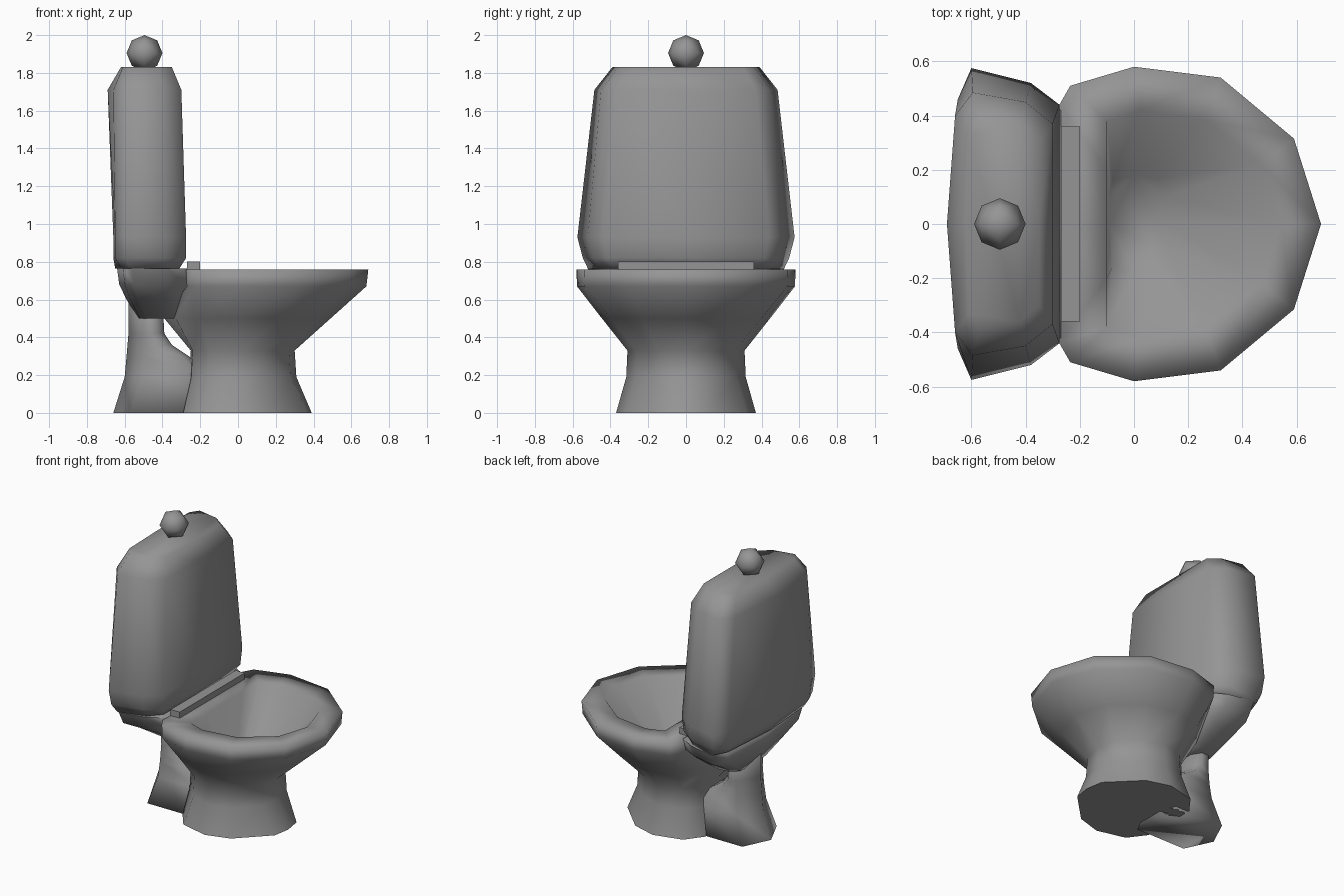
import bpy, bmesh, math
from mathutils import Vector

old = bpy.data.objects.get("Cube")
if old:
    bpy.data.objects.remove(old, do_unlink=True)

grey = bpy.data.materials.new("ceramic_grey")
grey.use_nodes = True
colour = (0.3, 0.3, 0.3, 1)
grey.diffuse_color = colour
grey.node_tree.nodes["Principled BSDF"].inputs["Base Color"].default_value = colour


def finish(name, bm, angle=100):
    """Turn a bmesh into a shaded object."""
    bmesh.ops.recalc_face_normals(bm, faces=bm.faces[:])
    mesh = bpy.data.meshes.new(name)
    bm.to_mesh(mesh)
    bm.free()
    mesh.materials.append(grey)
    obj = bpy.data.objects.new(name, mesh)
    bpy.context.collection.objects.link(obj)
    bpy.ops.object.select_all(action='DESELECT')
    obj.select_set(True)
    bpy.context.view_layer.objects.active = obj
    bpy.ops.object.shade_smooth_by_angle(angle=math.radians(angle))
    return obj


def loft(name, rings):
    """Skin half outlines (first and last point on y = 0), mirrored in y."""
    bm = bmesh.new()
    loops = []
    for z, half in rings:
        outline = half + [(x, -y) for x, y in reversed(half[1:-1])]
        loops.append([bm.verts.new((x, y, z)) for x, y in outline])
    n = len(loops[0])
    for a, b in zip(loops, loops[1:]):
        for i in range(n):
            j = (i + 1) % n
            bm.faces.new((a[i], a[j], b[j], b[i]))
    bm.faces.new(loops[0])
    bm.faces.new(loops[-1])
    return finish(name, bm)


def resize(half, sx, sy, cx):
    return [(cx + (x - cx) * sx, y * sy) for x, y in half]


# Bowl: foot, waist, flared wall, rim and hollow
foot = [(.39, 0), (.37, .12), (.17, .32), (0, .37), (-.2, .32), (-.29, .2), (-.29, 0)]
waist = [(.3, 0), (.27, .14), (.14, .26), (0, .31), (-.15, .27), (-.24, .18), (-.25, 0)]
belly = [(.49, 0), (.42, .23), (.23, .4), (0, .445), (-.2, .38), (-.33, .22), (-.39, 0)]
rim = [(.69, 0), (.59, .315), (.32, .54), (0, .58), (-.235, .51), (-.275, .44), (-.275, 0)]
lip = [(.54, 0), (.47, .22), (.26, .385), (.02, .42), (-.1, .38), (-.1, .2), (-.1, 0)]
drain = [(.13, 0), (.12, .1), (.08, .17), (0, .18), (-.08, .16), (-.09, .1), (-.09, 0)]
loft("bowl", [(0, foot), (.19, resize(waist, 1.03, 1.02, 0)), (.33, waist),
              (.5, belly), (.67, resize(rim, .985, .995, 0)), (.76, rim),
              (.76, lip), (.34, drain)])

# Rear outlet column, joined to the foot below the gap
column = []
for z, back, front, w in [(0, -.66, -.15, .19), (.19, -.6, -.15, .16),
                          (.3, -.59, -.26, .15), (.36, -.585, -.35, .15),
                          (.42, -.58, -.39, .15), (.6, -.58, -.4, .16)]:
    column.append((z, [(back, 0), (back + .09, w), (front - .04, w), (front, w * .6), (front, 0)]))
loft("outlet_column", column)

# Tapered support under the tank
tank = [(-.66, 0), (-.65, .46), (-.6, .575), (-.38, .52), (-.275, .44), (-.275, 0)]
shelf = [(-.64, 0), (-.61, .42), (-.56, .52), (-.38, .48), (-.27, .42), (-.27, 0)]
under = [(-.53, 0), (-.52, .14), (-.48, .19), (-.39, .2), (-.31, .18), (-.31, 0)]
loft("tank_support", [(.5, under), (.6, [(-.59, 0), (-.57, .26), (-.53, .34), (-.38, .34),
                                         (-.28, .3), (-.28, 0)]),
                      (.68, resize(shelf, .97, .93, -.27)), (.765, shelf)])

# Tank with rounded shoulders
shoulder = [(-.69, 0), (-.66, .4), (-.595, .485), (-.4, .45), (-.3, .37), (-.3, 0)]
crown = [(-.62, 0), (-.61, .33), (-.57, .39), (-.42, .36), (-.35, .3), (-.35, 0)]
loft("tank", [(.765, [(-.65, 0), (-.62, .42), (-.57, .52), (-.38, .46), (-.31, .38), (-.31, 0)]),
              (.82, resize(tank, 1, .95, 0)), (.93, tank), (1.71, shoulder), (1.83, crown)])

# Hinge bar behind the opening
bm = bmesh.new()
bmesh.ops.create_cube(bm, size=1)
for v in bm.verts:
    v.co = (-.235 + v.co.x * .07, v.co.y * .72, .78 + v.co.z * .045)
finish("hinge_bar", bm, 30)

# Faceted flush knob: a once-divided octahedron
bm = bmesh.new()
steps = (-1, 0, 1)
for x in steps:
    for y in steps:
        for z in steps:
            if abs(x) + abs(y) + abs(z) in (1, 2):
                bm.verts.new(Vector((x, y, z)).normalized() * .095 + Vector((-.495, 0, 1.905)))
bmesh.ops.convex_hull(bm, input=bm.verts[:])
finish("flush_knob", bm)
